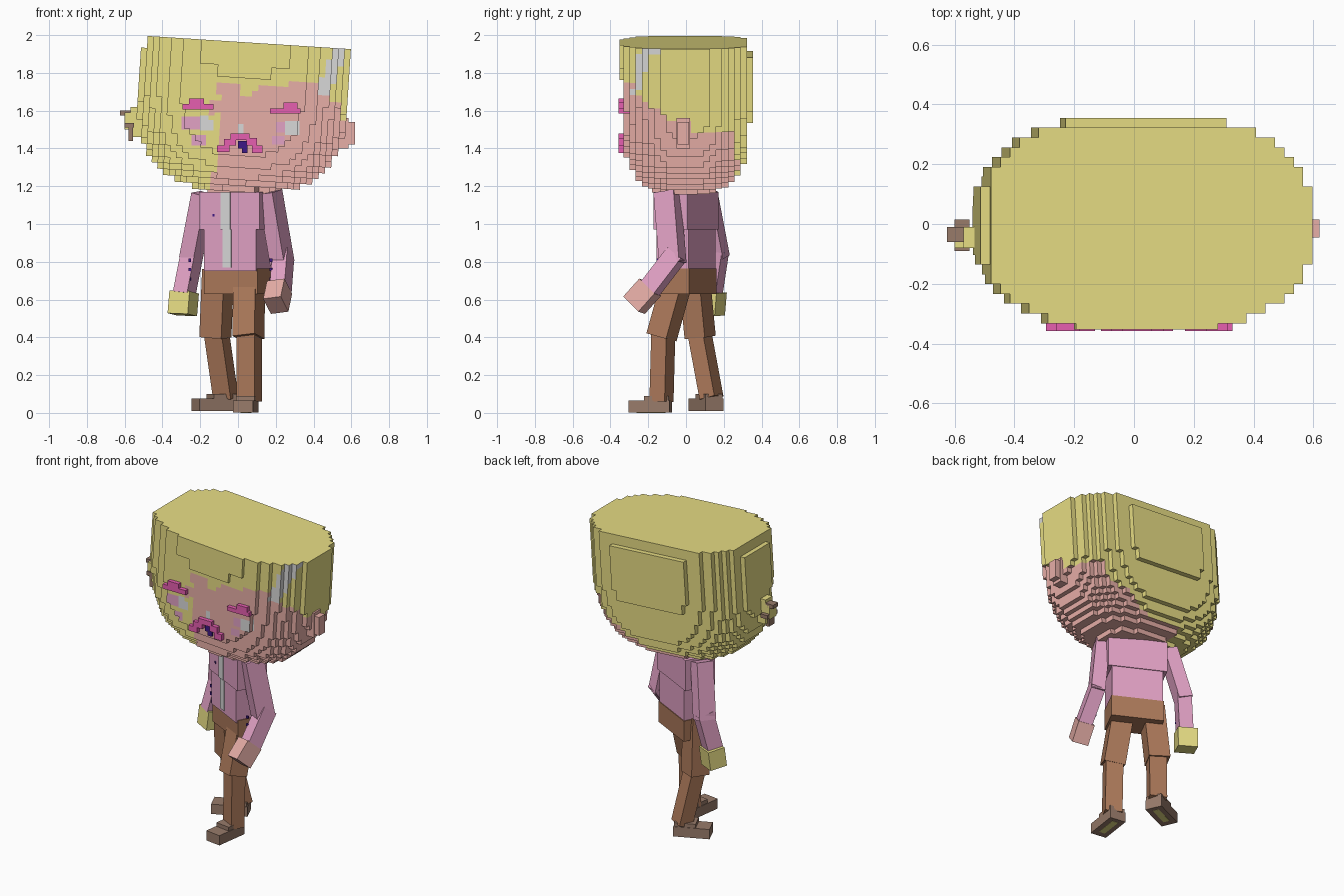
import bpy, bmesh, math
from mathutils import Vector, Matrix

if "Cube" in bpy.data.objects:
    bpy.data.objects.remove(bpy.data.objects["Cube"])


def lin(v):
    v /= 255
    return v / 12.92 if v <= 0.04045 else ((v + 0.055) / 1.055) ** 2.4


def mat(name, r, g, b):
    m = bpy.data.materials.new(name)
    m.diffuse_color = (lin(r), lin(g), lin(b), 1)
    m.use_nodes = True
    m.node_tree.nodes["Principled BSDF"].inputs["Base Color"].default_value = m.diffuse_color
    return m


HAIR = mat("hair_yellow", 231, 221, 132)
SKIN = mat("skin_pink", 232, 175, 168)
SHIRT = mat("shirt_pink", 226, 162, 197)
PANTS = mat("trouser_brown", 172, 121, 90)
SHOE = mat("shoe_brown", 152, 123, 106)
MAGENTA = mat("magenta", 230, 94, 176)
WHITE = mat("pale_grey", 217, 217, 217)
DARK = mat("dark_purple", 62, 24, 134)


def finish(name, bm, mats, matrix=None):
    bmesh.ops.recalc_face_normals(bm, faces=bm.faces)
    me = bpy.data.meshes.new(name)
    bm.to_mesh(me)
    bm.free()
    ob = bpy.data.objects.new(name, me)
    for m in mats:
        me.materials.append(m)
    if matrix:
        ob.matrix_world = matrix
    bpy.context.collection.objects.link(ob)
    return ob


def box(name, size, matrix, material):
    bm = bmesh.new()
    bmesh.ops.create_cube(bm, size=1, matrix=Matrix.Diagonal((*size, 1)))
    return finish(name, bm, [material], matrix)


def span(name, x0, x1, y0, y1, z0, z1, material, frame=Matrix()):
    centre = ((x0 + x1) / 2, (y0 + y1) / 2, (z0 + z1) / 2)
    return box(name, (x1 - x0, y1 - y0, z1 - z0),
               frame @ Matrix.Translation(centre), material)


def limb(name, a, b, w, d, material, yaw=-27):
    """Box running from a to b, its width turned by yaw about z."""
    a, b = Vector(a), Vector(b)
    axis = (b - a).normalized()
    side = Vector((math.cos(math.radians(yaw)), math.sin(math.radians(yaw)), 0))
    depth = axis.cross(side).normalized()
    side = depth.cross(axis)
    m = Matrix((side, depth, axis)).transposed().to_4x4()
    m.translation = (a + b) / 2
    return box(name, (w, d, (b - a).length), m, material)


# Head: rounded block of voxels with a flat top, leaning to one side
HEAD = Matrix.Translation((0.02, 0, 1.59)) @ Matrix.Rotation(math.radians(3.7), 4, 'Y')
PLANES = ([(i - 17.5) * 0.0317 for i in range(36)],
          [-0.352] + [-0.332 + 0.0327 * j for j in range(22)],
          [-0.42 + 0.0317 * k for k in range(26)])
COUNT = [len(p) - 1 for p in PLANES]


def inside(cell):
    if any(not 0 <= c < n for c, n in zip(cell, COUNT)):
        return False
    x, y, z = [(p[c] + p[c + 1]) / 2 for p, c in zip(PLANES, cell)]
    if cell[1] == 0:  # fringe layer over the brow
        return abs(x) < 0.24 and z > (0.18 if abs(x) < 0.14 else 0.24)
    # outer layers at the back and one side stop short of the top
    if cell[1] == COUNT[1] - 1 and not -0.03 < z < 0.32:
        return False
    if cell[0] == 0 and z > 0.3:
        return False
    t = max(0, (0.2 - z) / 0.62)
    plan = abs(x / 0.56) ** 2.4 + abs(y / (0.36 if y < 0 else 0.365)) ** 2.4
    return plan ** 1.25 + t ** 3.2 < 1


def skin_top(x, y):
    if y < -0.28:
        return 1.69 if 0.0 < x < 0.12 else 1.74
    if y < -0.1:
        return 1.69 - (y + 0.28) * 0.72
    if y < 0.25:
        return 1.55 if y < 0.03 else 1.49
    return 1.41 - (0.45 - x) * 0.5


# Painted eyes, cheeks and nose: x0, x1, z0, z1, material index
PATCHES = [(-0.30, -0.20, 1.50, 1.57, 3), (-0.20, -0.13, 1.495, 1.55, 2),
           (-0.20, -0.155, 1.55, 1.575, 2), (-0.245, -0.17, 1.415, 1.47, 3),
           (0.20, 0.25, 1.485, 1.54, 3), (0.25, 0.325, 1.47, 1.545, 2),
           (0.18, 0.245, 1.42, 1.465, 3), (0.0, 0.03, 1.475, 1.53, 2)]


def head_colour(p, n):
    x, y, z = p
    if n.y < -0.5 and y < -0.15:
        for x0, x1, z0, z1, index in PATCHES:
            if x0 < x < x1 and z0 < z < z1:
                return index
    if z > 1.68 and y < -0.1 and n.z < 0.5 and abs(x - 0.45 - (z - 1.7) * 0.42) < 0.035:
        return 2
    left = -0.15 if z < 1.27 or 1.58 < z < 1.65 else -0.1
    return 1 if x > left and z < skin_top(x, y) else 0


bm = bmesh.new()
cache = {}


def vert(idx):
    if idx not in cache:
        cache[idx] = bm.verts.new([PLANES[a][idx[a]] for a in range(3)])
    return cache[idx]


for i in range(COUNT[0]):
    for j in range(COUNT[1]):
        for k in range(COUNT[2]):
            cell = (i, j, k)
            if not inside(cell):
                continue
            for axis in range(3):
                for s in (0, 1):
                    other = list(cell)
                    other[axis] += 2 * s - 1
                    if inside(other):
                        continue
                    loop = []
                    for du, dv in ((0, 0), (1, 0), (1, 1), (0, 1)):
                        idx = list(cell)
                        idx[axis] += s
                        idx[(axis + 1) % 3] += du
                        idx[(axis + 2) % 3] += dv
                        loop.append(vert(tuple(idx)))
                    bm.faces.new(loop if s else loop[::-1])
bm.transform(HEAD)
bm.normal_update()
# Cut the patch outlines into the front faces, then colour by rule
for x0, x1, z0, z1, _ in PATCHES:
    for co, no in (((x0, 0, 0), (1, 0, 0)), ((x1, 0, 0), (1, 0, 0)),
                   ((0, 0, z0), (0, 0, 1)), ((0, 0, z1), (0, 0, 1))):
        near = []
        for f in bm.faces:
            c = f.calc_center_median()
            if (f.normal.y < -0.5 and c.y < -0.15 and x0 - 0.04 < c.x < x1 + 0.04
                    and z0 - 0.04 < c.z < z1 + 0.04):
                near.append(f)
        geom = near + list({e for f in near for e in f.edges}) \
            + list({v for f in near for v in f.verts})
        bmesh.ops.bisect_plane(bm, geom=geom, dist=1e-5, plane_co=co, plane_no=no)
bm.normal_update()
for f in bm.faces:
    f.material_index = head_colour(f.calc_center_median(), f.normal)
finish("head", bm, [HAIR, SKIN, WHITE, SHIRT])

# Raised brows, moustache and mouth
for n, (x0, x1, z0, z1) in enumerate([
        (-0.295, -0.13, 1.605, 1.635), (-0.26, -0.18, 1.635, 1.665),
        (0.17, 0.33, 1.585, 1.612), (0.24, 0.315, 1.612, 1.642)]):
    span(f"brow_{n}", x0, x1, -0.358, -0.28, z0, z1, MAGENTA)
for n, (x0, x1, z0, z1) in enumerate([
        (-0.04, 0.06, 1.445, 1.48), (-0.075, -0.01, 1.415, 1.45),
        (0.045, 0.1, 1.415, 1.455), (-0.11, -0.045, 1.38, 1.415),
        (0.075, 0.13, 1.375, 1.415)]):
    span(f"moustache_{n}", x0, x1, -0.358, -0.28, z0, z1, MAGENTA)
span("mouth", 0.0, 0.05, -0.342, -0.28, 1.40, 1.44, DARK)
span("mouth_corner", 0.02, 0.05, -0.342, -0.28, 1.375, 1.40, DARK)

# Ears with a small ornament on one side
span("right_ear", 0.48, 0.585, -0.05, 0.02, 1.40, 1.56, SKIN)
span("right_ear_tip", 0.58, 0.62, -0.045, 0.015, 1.42, 1.54, SKIN)
span("left_ear", -0.57, -0.46, -0.08, -0.01, 1.46, 1.62, HAIR)
span("left_ear_tip", -0.60, -0.56, -0.08, -0.01, 1.50, 1.59, HAIR)
span("ear_stud", -0.625, -0.57, -0.06, -0.01, 1.575, 1.60, SHOE)
span("ear_ring", -0.60, -0.55, -0.09, 0.015, 1.51, 1.535, SHOE)
span("ear_drop", -0.58, -0.555, -0.09, -0.03, 1.44, 1.51, SHOE)

# Neck and turned torso
BODY = Matrix.Rotation(math.radians(-27), 4, 'Z')
span("neck", -0.12, 0.16, -0.12, 0.08, 1.168, 1.21, SKIN, BODY)
span("chest", -0.18, 0.18, -0.10, 0.10, 0.97, 1.17, SHIRT, BODY)
span("waist", -0.155, 0.155, -0.095, 0.095, 0.75, 0.97, SHIRT, BODY)
span("upper_stripe", -0.05, 0.005, -0.105, -0.098, 0.97, 1.17, WHITE, BODY)
span("lower_stripe", -0.04, 0.01, -0.10, -0.092, 0.77, 0.97, WHITE, BODY)
span("chest_dot", -0.1, -0.088, -0.104, -0.098, 1.04, 1.052, DARK, BODY)
span("hips", -0.16, 0.16, -0.085, 0.10, 0.63, 0.765, PANTS, BODY)

# Arms and hands
limb("right_upper_arm", (0.17, -0.10, 1.17), (0.235, -0.07, 0.79), 0.085, 0.12, SHIRT)
limb("right_forearm", (0.24, -0.05, 0.84), (0.225, -0.2, 0.645), 0.085, 0.1, SHIRT)
limb("right_hand", (0.22, -0.19, 0.665), (0.20, -0.275, 0.57), 0.10, 0.12, SKIN)
limb("left_upper_arm", (-0.185, 0.10, 1.16), (-0.25, 0.165, 0.82), 0.085, 0.11, SHIRT)
limb("left_forearm", (-0.24, 0.165, 0.86), (-0.285, 0.13, 0.63), 0.085, 0.10, SHIRT)
limb("left_hand", (-0.285, 0.14, 0.64), (-0.295, 0.13, 0.52), 0.12, 0.11, HAIR)
# Small dots on the sleeves
for n, z in enumerate((0.70, 0.75, 0.80)):
    span(f"right_sleeve_dot_{n}", 0.168, 0.182, -0.155, -0.148, z, z + 0.018, DARK)
    span(f"left_sleeve_dot_{n}", -0.262, -0.25, 0.082, 0.091, z, z + 0.018, DARK)

# Legs
limb("right_thigh", (0.06, -0.03, 0.76), (0.055, -0.13, 0.40), 0.13, 0.12, PANTS)
limb("right_shin", (0.06, -0.12, 0.43), (0.06, -0.13, 0.06), 0.105, 0.09, PANTS)
limb("left_thigh", (-0.105, 0.04, 0.76), (-0.12, 0.075, 0.40), 0.13, 0.12, PANTS)
limb("left_shin", (-0.115, 0.07, 0.43), (-0.065, 0.135, 0.08), 0.105, 0.09, PANTS)

# Shoes: a long sole with a raised heel block and a coloured tread
for side, spot, yaw in (("right", (0.05, -0.13, 0), -8), ("left", (-0.07, 0.13, 0.01), -66)):
    frame = Matrix.Translation(spot) @ Matrix.Rotation(math.radians(yaw), 4, 'Z')
    span(side + "_shoe", -0.053, 0.053, -0.17, 0.05, 0.001, 0.065, SHOE, frame)
    span(side + "_shoe_heel", -0.05, 0.05, -0.085, 0.045, 0.06, 0.09, SHOE, frame)
    span(side + "_tread", -0.02, 0.02, -0.13, 0.02, 0, 0.005, HAIR, frame)
